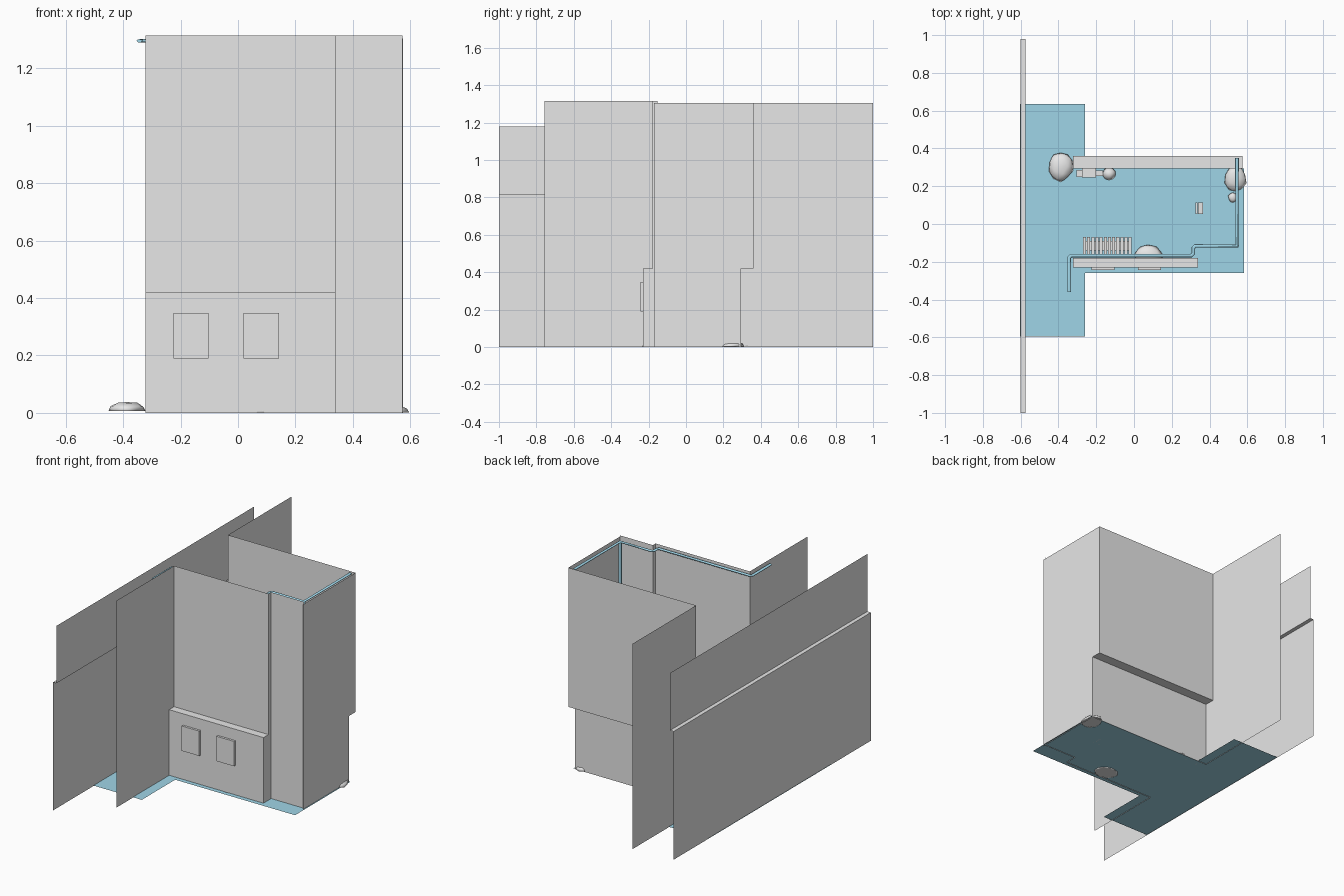
import bpy, bmesh, random
from mathutils import Vector

random.seed(4)
cube = bpy.data.objects.get("Cube")
if cube:
    bpy.data.objects.remove(cube, do_unlink=True)


def material(name, rgb):
    m = bpy.data.materials.new(name)
    m.use_nodes = True
    m.diffuse_color = (*rgb, 1)
    m.node_tree.nodes["Principled BSDF"].inputs["Base Color"].default_value = (*rgb, 1)
    return m


GREY = material("plain grey", (0.8, 0.8, 0.8))
BLUE = material("pale blue", (0.36, 0.69, 0.83))


def finish(name, bm, mat=GREY):
    mesh = bpy.data.meshes.new(name)
    bm.to_mesh(mesh)
    bm.free()
    mesh.materials.append(mat)
    obj = bpy.data.objects.new(name, mesh)
    bpy.context.collection.objects.link(obj)
    return obj


def sheet(name, points, mat=GREY):
    """One flat polygon."""
    bm = bmesh.new()
    bm.faces.new([bm.verts.new(p) for p in points])
    return finish(name, bm, mat)


def sweep(name, profile, axis, start, end):
    """Folded sheet: an open profile in the other two axes, drawn along one axis."""
    bm = bmesh.new()
    rows = []
    for t in (start, end):
        row = []
        for p in profile:
            co = list(p)
            co.insert(axis, t)
            row.append(bm.verts.new(co))
        rows.append(row)
    for i in range(len(profile) - 1):
        bm.faces.new((rows[0][i], rows[1][i], rows[1][i + 1], rows[0][i + 1]))
    return finish(name, bm)


def box(name, lo, hi, mat=GREY):
    bm = bmesh.new()
    bmesh.ops.create_cube(bm, size=1)
    lo, hi = Vector(lo), Vector(hi)
    for v in bm.verts:
        v.co = (lo + hi) / 2 + v.co * (hi - lo)
    return finish(name, bm, mat)


def rock(name, x, y, width, depth, height, z=0.006):
    """Uneven flat-bottomed stone."""
    bm = bmesh.new()
    bmesh.ops.create_icosphere(bm, subdivisions=2, radius=1)
    for v in bm.verts:
        k = random.uniform(0.88, 1.05)
        v.co = (x + v.co.x * k * width / 2, y + v.co.y * k * depth / 2,
                z + max(v.co.z, 0) * k * height)
    bmesh.ops.dissolve_degenerate(bm, dist=0.0001, edges=bm.edges)
    for f in bm.faces:
        f.smooth = True
    return finish(name, bm)


LEFT, RIGHT, STEP = -0.323, 0.575, 0.34   # wall lines across
FRONT, BACK = -0.18, 0.36                 # upper wall planes
LOW_FRONT, LOW_BACK = -0.23, 0.295        # lower wall planes
SILL = 0.42
TALL, TOP = 1.315, 1.305

# Floor
floor = [(-0.603, -0.595), (-0.26, -0.595), (-0.26, -0.26), (0.583, -0.26),
         (0.583, LOW_BACK), (-0.26, LOW_BACK), (-0.26, 0.635), (-0.603, 0.635)]
sheet("floor", [(x, y, 0.003) for x, y in floor], BLUE)

# Long corridor wall with a ledge
sweep("corridor_wall", [(-0.6, 0), (-0.6, 0.815), (-0.575, 0.815), (-0.575, 1.18)],
      1, -1.0, 0.98)

# Front and back walls, folded at the sill
sweep("front_wall", [(LOW_FRONT, 0), (LOW_FRONT, SILL), (FRONT, SILL), (FRONT, TALL)],
      0, LEFT, STEP)
sweep("back_wall", [(LOW_BACK, 0), (LOW_BACK, SILL), (BACK, SILL), (BACK, TOP)],
      0, LEFT, RIGHT)
sheet("front_wall_end", [(STEP, LOW_FRONT, 0), (STEP, FRONT, 0),
                         (STEP, FRONT, SILL), (STEP, LOW_FRONT, SILL)])

# Stepped-back front bay
sweep("front_bay", [(STEP, FRONT), (STEP, -0.153), (RIGHT - 0.002, -0.153)], 2, 0, TALL)

# Side walls
sheet("side_wall", [(RIGHT, -0.17, 0), (RIGHT, LOW_BACK, 0), (RIGHT, LOW_BACK, SILL),
                    (RIGHT, BACK, SILL), (RIGHT, BACK, TOP), (RIGHT, -0.17, TOP)])
sheet("front_passage_wall", [(LEFT, -0.757, 0), (LEFT, LOW_FRONT, 0), (LEFT, LOW_FRONT, SILL),
                             (LEFT, FRONT, SILL), (LEFT, FRONT, TALL), (LEFT, -0.757, TALL)])
sheet("back_passage_wall", [(LEFT, 1.0, 0), (LEFT, LOW_BACK, 0), (LEFT, LOW_BACK, SILL),
                            (LEFT, BACK, SILL), (LEFT, BACK, TOP), (LEFT, 1.0, TOP)])

# Window panels
for i, x in enumerate((-0.225, 0.02)):
    box(f"window_panel_{i + 1}", (x, LOW_FRONT - 0.014, 0.19), (x + 0.123, LOW_FRONT, 0.348))


# Pipes near the wall tops and down the corner
def pipe(name, points, radius, flat=1.0):
    curve = bpy.data.curves.new(name, "CURVE")
    curve.dimensions = "3D"
    curve.bevel_depth = radius
    curve.bevel_resolution = 2
    curve.use_fill_caps = True
    spline = curve.splines.new("POLY")
    spline.points.add(len(points) - 1)
    for sp, p in zip(spline.points, points):
        sp.co = (*p, 1)
    curve.materials.append(BLUE)
    obj = bpy.data.objects.new(name, curve)
    obj.scale.z = flat
    bpy.context.collection.objects.link(obj)
    return obj


run = [(-0.343, -0.36), (-0.343, -0.177), (-0.333, -0.167), (0.304, -0.167), (0.314, -0.157),
       (0.314, -0.126), (0.324, -0.116), (0.545, -0.116), (0.545, 0.35)]
ceiling_pipe = pipe("ceiling_pipe", [(x, y, 0) for x, y in run], 0.01, 0.6)
ceiling_pipe.location.z = 1.296
pipe("corner_pipe", [(0.545, -0.116, 0.003), (0.545, -0.116, 1.296)], 0.01)

# Radiator: a row of fins joined by two bars
for i in range(12):
    x = -0.27 + i * 0.022
    box(f"radiator_fin_{i + 1}", (x, -0.158, 0.02), (x + 0.016, -0.07, 0.15))
for z in (0.035, 0.12):
    box("radiator_bar", (-0.268, -0.14, z), (-0.014, -0.09, z + 0.02))

# Loose bricks
box("brick_small", (-0.305, 0.25, 0.003), (-0.275, 0.285, 0.025))
box("brick_large", (-0.275, 0.245, 0.003), (-0.2, 0.294, 0.035))
box("brick_end", (-0.2, 0.255, 0.003), (-0.165, 0.284, 0.025))
for i in range(3):
    x = 0.325 + i * 0.014
    box(f"floor_slat_{i + 1}", (x, 0.053, 0.003), (x + 0.012, 0.113, 0.018))

# Rubble
rock("rubble_doorway", -0.388, 0.305, 0.135, 0.16, 0.034)
rock("rubble_corner", 0.537, 0.24, 0.12, 0.15, 0.03, 0.002)
rock("rubble_pebble", 0.523, 0.14, 0.05, 0.055, 0.02)
rock("rubble_brick_side", -0.132, 0.266, 0.07, 0.07, 0.035)
rock("rubble_front", 0.075, -0.172, 0.155, 0.13, 0.035, 0.0)
